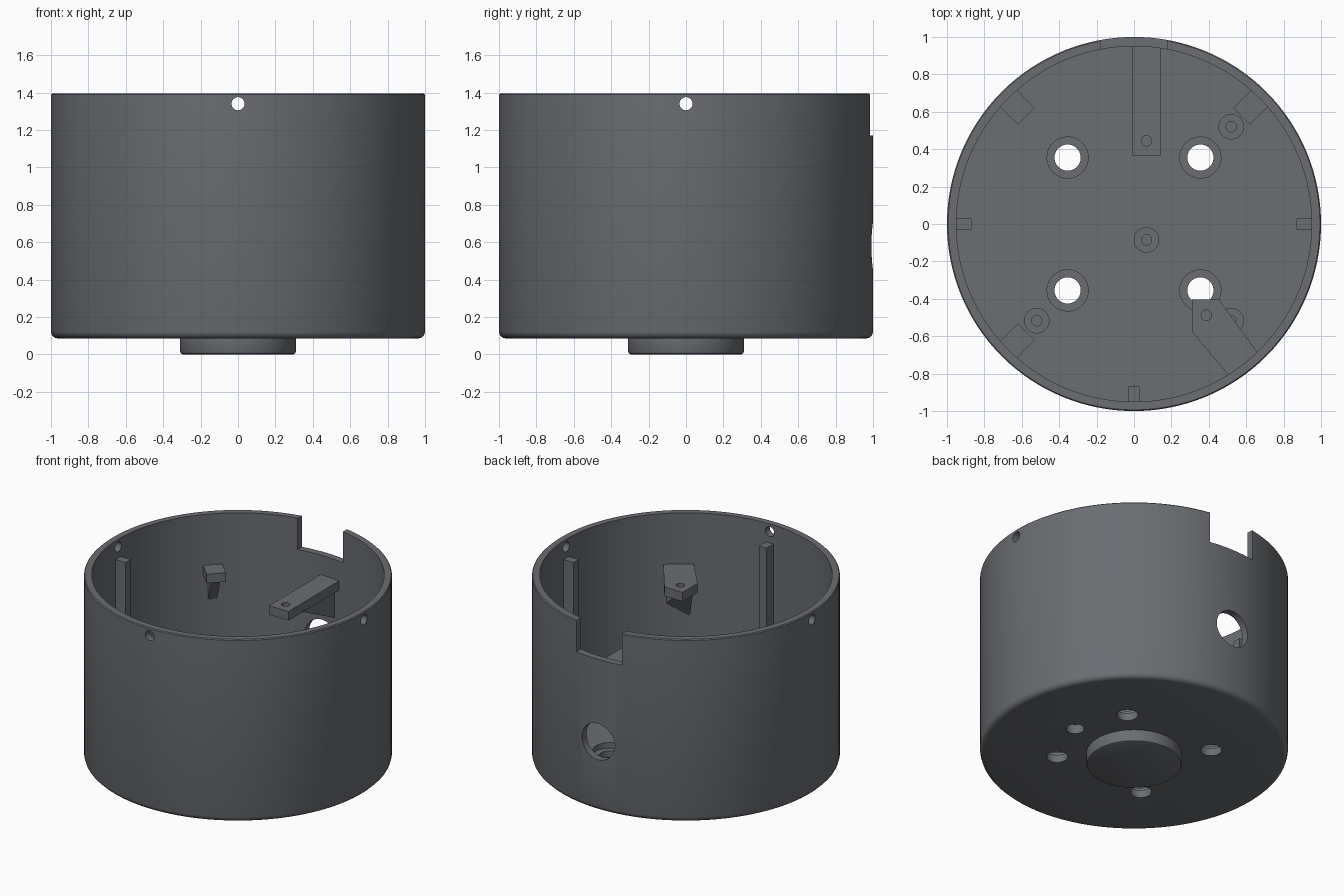
import bpy, bmesh, math
from mathutils import Matrix, Vector

cube = bpy.data.objects.get("Cube")
if cube:
    bpy.data.objects.remove(cube, do_unlink=True)

grey = bpy.data.materials.new("dark grey plastic")
grey.use_nodes = True
COLOUR = (0.145, 0.153, 0.168, 1)
grey.diffuse_color = COLOUR
grey.node_tree.nodes["Principled BSDF"].inputs["Base Color"].default_value = COLOUR


def finish(name, bm):
    bmesh.ops.recalc_face_normals(bm, faces=bm.faces)
    mesh = bpy.data.meshes.new(name)
    bm.to_mesh(mesh)
    bm.free()
    mesh.materials.append(grey)
    obj = bpy.data.objects.new(name, mesh)
    bpy.context.collection.objects.link(obj)
    return obj


def lathe(name, profile, steps=128):
    bm = bmesh.new()
    verts = [bm.verts.new((r, 0, z)) for r, z in profile]
    edges = [bm.edges.new(pair) for pair in zip(verts, verts[1:])]
    bmesh.ops.spin(bm, geom=verts + edges, cent=(0, 0, 0), axis=(0, 0, 1),
                   angle=math.tau, steps=steps, use_duplicate=False)
    bmesh.ops.remove_doubles(bm, verts=bm.verts, dist=0.0005)
    return finish(name, bm)


def cylinder(name, radius, start, end, segments=40):
    start, end = Vector(start), Vector(end)
    axis = end - start
    bm = bmesh.new()
    turn = axis.to_track_quat("Z", "Y").to_matrix().to_4x4()
    bmesh.ops.create_cone(bm, cap_ends=True, segments=segments, radius1=radius, radius2=radius,
                          depth=axis.length, matrix=Matrix.Translation((start + end) / 2) @ turn)
    return finish(name, bm)


def prism(name, outline, offset):
    """Extrude a flat outline of 3D points by an offset."""
    bm = bmesh.new()
    face = bm.faces.new([bm.verts.new(p) for p in outline])
    new = bmesh.ops.extrude_face_region(bm, geom=[face])["geom"]
    bmesh.ops.translate(bm, vec=offset, verts=[v for v in new if isinstance(v, bmesh.types.BMVert)])
    return finish(name, bm)


def box(name, low, high):
    (x0, y0, z0), (x1, y1, z1) = low, high
    return prism(name, [(x0, y0, z0), (x1, y0, z0), (x1, y1, z0), (x0, y1, z0)], (0, 0, z1 - z0))


def cut(target, cutters):
    for cutter in cutters:
        mod = target.modifiers.new("cut", "BOOLEAN")
        mod.operation, mod.solver, mod.object = "DIFFERENCE", "EXACT", cutter
        select(target)
        bpy.ops.object.modifier_apply(modifier=mod.name)
        bpy.data.objects.remove(cutter, do_unlink=True)


def select(obj):
    bpy.ops.object.select_all(action="DESELECT")
    obj.select_set(True)
    bpy.context.view_layer.objects.active = obj


def smooth(obj):
    select(obj)
    bpy.ops.object.shade_smooth_by_angle(angle=math.radians(30))


FLOOR, BASE, TOP = 0.18, 0.085, 1.395
SHELF, SHELF_LOW = 1.03, 0.965
INNER = 0.95

# Round housing with floor and a centre boss underneath
housing = lathe("housing", [(0, 0), (0.295, 0), (0.305, 0.005), (0.31, 0.015), (0.31, BASE),
                            (0.965, BASE), (0.982, 0.09), (0.995, 0.103), (1, 0.12),
                            (1, TOP - 0.006), (0.994, TOP), (INNER, TOP), (INNER, FLOOR), (0, FLOOR)])
cutters = [box("notch", (-0.18, 0.8, 1.17), (0.18, 1.2, 1.6)),
           cylinder("cable_hole", 0.13, (0, 0.8, 0.58), (0, 1.2, 0.58)),
           cylinder("blind_hole", 0.06, (0.5, 0, 0), (0.5, 0, 0.15))]
# Screw holes near the rim
for x, y in ((1, 0), (-1, 0), (0, -1)):
    cutters.append(cylinder("rim_hole", 0.035, (x * 0.8, y * 0.8, 1.34), (x * 1.2, y * 1.2, 1.34)))
# Floor holes with counterbores
for x in (-0.355, 0.355):
    for y in (-0.355, 0.355):
        cutters.append(cylinder("floor_hole", 0.07, (x, y, 0), (x, y, 0.4)))
        cutters.append(cylinder("counterbore", 0.11, (x, y, FLOOR - 0.04), (x, y, 0.4)))
cut(housing, cutters)
smooth(housing)

# Upright ribs under the rim holes
for side, angle in (("left", 0), ("right", math.pi), ("front", -math.pi / 2)):
    rib = box(side + "_rib", (0.87, -0.03, FLOOR - 0.02), (0.97, 0.03, 1.26))
    rib.data.transform(Matrix.Rotation(angle, 4, "Z"))

# Corner support blocks with gussets
for name, degrees in (("back_left", 45), ("back_right", 135), ("front_right", 225)):
    turn = Matrix.Rotation(math.radians(degrees), 4, "Z")
    block = box(name + "_block", (0.813, -0.064, SHELF_LOW), (0.97, 0.064, SHELF))
    gusset = prism(name + "_gusset", [(0.83, -0.03, SHELF_LOW), (0.97, -0.03, SHELF_LOW),
                                      (0.97, -0.03, 0.77), (0.945, -0.03, 0.79)], (0, 0.06, 0))
    for part in (block, gusset):
        part.data.transform(turn)

# Long back arm with screw hole and gusset
arm = box("back_arm", (-0.01, 0.365, SHELF_LOW), (0.145, 0.965, SHELF))
cut(arm, [cylinder("arm_hole", 0.028, (0.067, 0.445, 0.9), (0.067, 0.445, 1.1), 24)])
smooth(arm)
prism("back_arm_gusset", [(0.035, 0.52, SHELF_LOW), (0.035, 0.97, SHELF_LOW),
                          (0.035, 0.97, 0.74)], (0.07, 0, 0))

# Angled front arm with screw hole and gusset
outline = [(0.31, -0.405), (0.455, -0.405), (0.67, -0.7), (0.51, -0.815), (0.31, -0.575)]
arm = prism("front_arm", [(x, y, SHELF_LOW) for x, y in outline], (0, 0, SHELF - SHELF_LOW))
cut(arm, [cylinder("arm_hole", 0.028, (0.387, -0.488, 0.9), (0.387, -0.488, 1.1), 24)])
smooth(arm)
bm = bmesh.new()
for p in ((0.66, -0.7, SHELF_LOW), (0.51, -0.815, SHELF_LOW), (0.40, -0.66, SHELF_LOW),
          (0.53, -0.8, 0.64), (0.66, -0.7, 0.74)):
    bm.verts.new(p)
bmesh.ops.convex_hull(bm, input=bm.verts)
finish("front_arm_gusset", bm)

# Hollow standoffs on the floor
for x, y in ((0.52, 0.52), (0.52, -0.517), (-0.52, -0.517), (0.067, -0.085)):
    post = cylinder("standoff", 0.068, (x, y, FLOOR - 0.01), (x, y, FLOOR + 0.1))
    cut(post, [cylinder("post_hole", 0.028, (x, y, FLOOR + 0.01), (x, y, FLOOR + 0.2), 24)])
    smooth(post)
